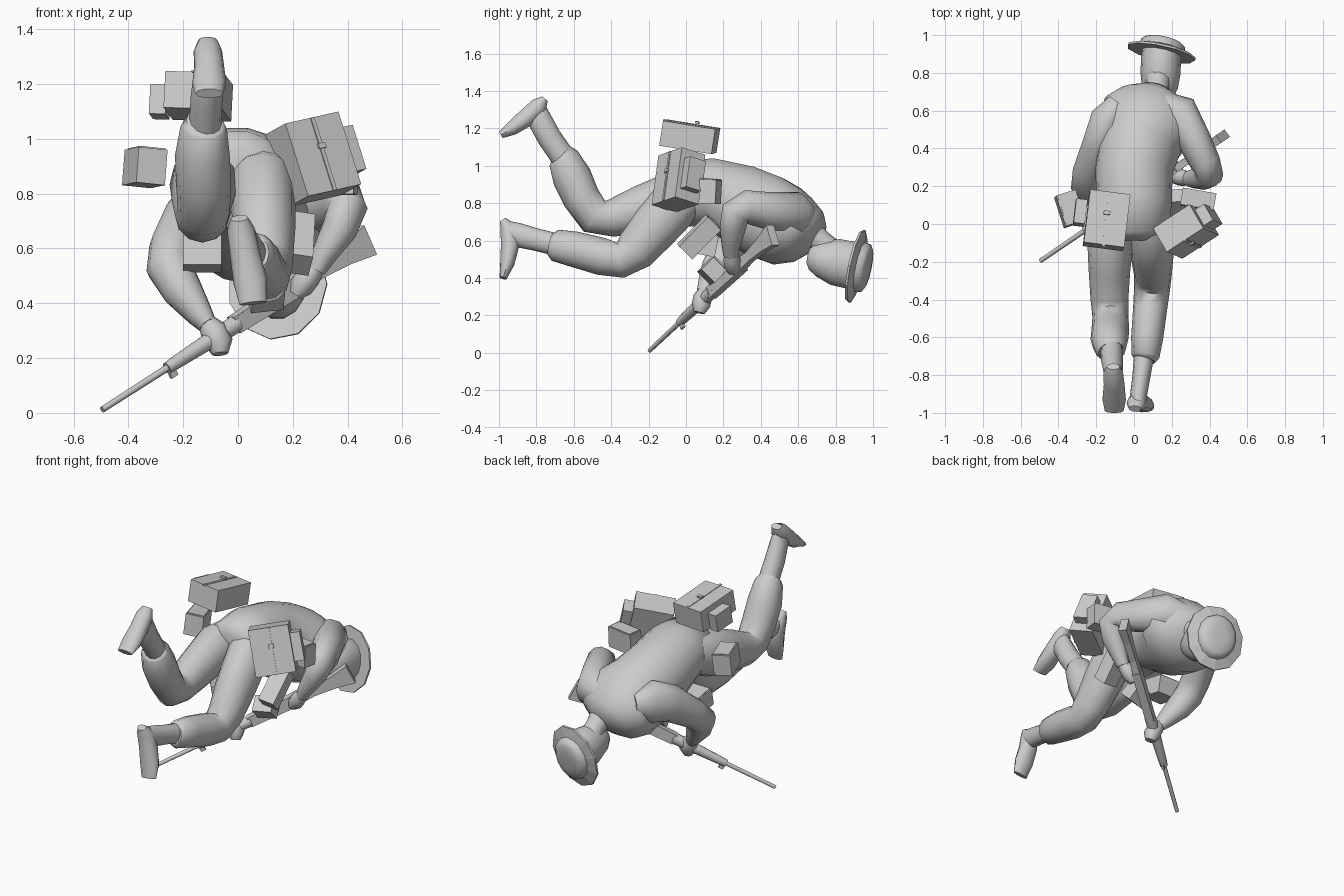
import bpy, bmesh, math
from mathutils import Vector as V, Matrix

grey = bpy.data.materials.new("plain grey")
grey.diffuse_color = (0.6, 0.6, 0.6, 1)


def finish(name, bm, smooth):
    bmesh.ops.recalc_face_normals(bm, faces=bm.faces)
    me = bpy.data.meshes.new(name)
    bm.to_mesh(me)
    bm.free()
    me.materials.append(grey)
    ob = bpy.data.objects.new(name, me)
    bpy.context.collection.objects.link(ob)
    if smooth:
        bpy.ops.object.select_all(action='DESELECT')
        ob.select_set(True)
        bpy.context.view_layer.objects.active = ob
        bpy.ops.object.shade_smooth_by_angle(angle=math.radians(55))
    return ob


def tube(name, rings, n=12, smooth=True, side=(1, 0, 0), turn=0.0):
    """Loft of ellipses: each ring is x, y, z, radius along side, radius across."""
    bm = bmesh.new()
    pts = [V(r[:3]) for r in rings]
    loops = []
    for i, r in enumerate(rings):
        t = (pts[min(i + 1, len(pts) - 1)] - pts[max(i - 1, 0)]).normalized()
        a = V(side)
        a = (a - t * a.dot(t)).normalized()
        b = t.cross(a)
        loops.append([bm.verts.new(pts[i] + a * r[3] * math.cos(w) + b * r[4] * math.sin(w))
                      for w in (2 * math.pi * k / n + turn for k in range(n))])
    for p, q in zip(loops, loops[1:]):
        for k in range(n):
            bm.faces.new((p[k], p[(k + 1) % n], q[(k + 1) % n], q[k]))
    bm.faces.new(loops[0])
    bm.faces.new(loops[-1])
    return finish(name, bm, smooth)


def box(name, centre, u, w, size):
    """Box with its first axis along u and its third axis near w."""
    u = V(u).normalized()
    w = V(w)
    w = (w - u * w.dot(u)).normalized()
    m = Matrix((u, w.cross(u), w)).transposed().to_4x4()
    bm = bmesh.new()
    bmesh.ops.create_cube(bm, size=1, matrix=Matrix.Translation(centre) @ m @ Matrix.Diagonal((*size, 1)))
    return finish(name, bm, False)


# Torso and neck
tube("torso", [(.0, -.06, .84, .14, .12), (.0, -.02, .85, .19, .18), (.0, .12, .86, .2, .185),
               (.0, .28, .80, .205, .215), (.03, .42, .73, .22, .23), (.07, .53, .68, .255, .22),
               (.09, .615, .66, .25, .18), (.105, .675, .64, .18, .13), (.115, .71, .62, .08, .075)], 18)
tube("neck", [(.12, .66, .64, .075, .075), (.125, .73, .59, .06, .06), (.13, .79, .53, .07, .07)])

# Head, and the brimmed hat tilted a little to one side
brim = V((.145, .915, .462))
hat_axis = V((.2, .95, -.2)).normalized()
head_axis = V((.04, .97, -.2)).normalized()


def along(axis, *steps):
    return [(*(brim + axis * d), rx, ry) for d, rx, ry in steps]


tube("head", along(head_axis, (-.27, .04, .035), (-.25, .07, .07), (-.2, .095, .1),
                   (-.12, .106, .128), (-.04, .106, .13), (.02, .1, .12)), 14)
tube("hat_brim", along(hat_axis, (-.012, .185, .2), (.0, .185, .2), (.018, .12, .135)), 11, False)
tube("hat_crown", along(hat_axis, (.0, .125, .14), (.045, .118, .132), (.06, .095, .108), (.066, .05, .055)), 14)

# Raised leg: trouser, shin and foot
tube("raised_leg_trouser", [(-.1, .08, .86, .1, .12), (-.125, -.05, .83, .125, .145),
                            (-.13, -.25, .765, .11, .125), (-.13, -.4, .72, .1, .1),
                            (-.125, -.49, .73, .095, .1), (-.125, -.56, .83, .1, .1),
                            (-.13, -.61, .94, .1, .105), (-.125, -.655, 1.04, .085, .085),
                            (-.12, -.675, 1.06, .07, .07)])
tube("raised_shin", [(-.12, -.64, 1.02, .06, .065), (-.115, -.73, 1.15, .058, .065),
                     (-.11, -.785, 1.25, .05, .065), (-.108, -.8, 1.3, .04, .055)])
tube("raised_foot", [(-.11, -.755, 1.36, .035, .02), (-.11, -.785, 1.32, .052, .05),
                     (-.105, -.85, 1.26, .055, .052), (-.105, -.93, 1.2, .062, .04),
                     (-.105, -.99, 1.165, .05, .02)], 10)

# Lower leg: trouser, shin and foot
tube("lower_leg_trouser", [(.09, .08, .88, .09, .1), (.09, -.02, .84, .12, .14),
                           (.095, -.16, .68, .115, .13), (.1, -.27, .55, .1, .115),
                           (.095, -.35, .495, .095, .095), (.085, -.45, .515, .09, .1),
                           (.07, -.6, .555, .085, .095), (.06, -.7, .575, .075, .085),
                           (.055, -.72, .58, .06, .065)])
tube("lower_shin", [(.055, -.68, .575, .055, .06), (.04, -.8, .605, .048, .06),
                    (.025, -.9, .63, .045, .065), (.02, -.95, .645, .045, .06)])
tube("lower_foot", [(.005, -.978, .71, .032, .02), (.01, -.95, .67, .05, .045),
                    (.025, -.94, .58, .055, .052), (.045, -.955, .48, .062, .04),
                    (.055, -.978, .4, .05, .02)], 10)

# Arms, each with a hand gripping the rifle
tube("forward_arm", [(-.08, .64, .75, .06, .06), (-.14, .56, .75, .09, .13),
                     (-.19, .42, .7, .085, .11), (-.24, .28, .6, .085, .09),
                     (-.25, .2, .53, .085, .085), (-.205, .16, .45, .075, .08),
                     (-.14, .115, .36, .05, .055), (-.11, .095, .32, .035, .04)])
tube("forward_hand", [(-.12, .1, .34, .03, .03), (-.09, .09, .3, .05, .05),
                      (-.07, .08, .255, .052, .05), (-.065, .07, .215, .03, .03)], 8)
tube("trigger_arm", [(.14, .65, .74, .06, .06), (.23, .59, .74, .11, .12),
                     (.32, .44, .76, .09, .1), (.38, .32, .78, .08, .09),
                     (.4, .265, .75, .073, .08), (.37, .25, .67, .065, .07),
                     (.31, .24, .57, .045, .05), (.285, .24, .52, .035, .04)])
tube("trigger_hand", [(.295, .24, .54, .03, .03), (.26, .245, .5, .045, .045),
                      (.23, .25, .46, .045, .045), (.21, .25, .43, .025, .03)], 8)

# Rifle, laid out by fraction of its length
muzzle, butt = V((-.495, -.195, .012)), V((.485, .475, .64))
gun = butt - muzzle


def rifle(name, n, turn, *steps):
    rings = [(*(muzzle + gun * f), rx, ry) for f, rx, ry in steps]
    tube(name, rings, n, n > 4, (0, 0, 1), turn)


q = math.pi / 4
rifle("barrel", 8, 0, (0, .012, .012), (.3, .014, .014))
rifle("handguard", 10, 0, (.24, .022, .022), (.28, .026, .026), (.46, .034, .034), (.5, .034, .034))
rifle("receiver", 4, q, (.49, .045, .035), (.74, .055, .035))
rifle("stock", 4, q, (.73, .045, .03), (.8, .038, .026), (.9, .055, .03), (.985, .085, .035))
box("front_lug", muzzle + gun * .26 - V((0, 0, .025)), gun, (0, 0, 1), (.03, .015, .04))
box("rear_sight", muzzle + gun * .51, gun, (0, 0, 1), (.03, .05, .06))

# Satchels floating over the hips
u, w = (-.12, -.99, .16), (.05, .16, .98)
box("back_satchel", (-.145, .02, 1.155), u, w, (.285, .215, .135))
box("back_satchel_strap", (-.145, .02, 1.224), u, w, (.287, .015, .006))
box("back_satchel_buckle", (-.143, .06, 1.232), u, w, (.02, .035, .012))
box("back_satchel_pocket", (-.285, .06, 1.135), u, w, (.13, .06, .11))

u, w = V((.2, .13, .045)).normalized(), V((-.085, .04, .28)).normalized()
hip, out = V((.275, -.04, .925)), -w.cross(u)
box("hip_satchel", hip, u, w, (.235, .15, .28))
box("hip_satchel_strap", hip + out * .077, u, w, (.015, .006, .28))
box("hip_satchel_buckle", hip + out * .082 + w * .03, u, w, (.03, .01, .02))
box("hip_satchel_pocket", hip + u * .145, u, w, (.06, .1, .17))

# Belt pouches with a thin flap
pouches = [
    ("left_pouch", (-.34, .08, .895), (.95, .3, -.1), (.1, .1, 1), (.11, .17, .13)),
    ("right_pouch", (.34, .13, .862), (.98, -.17, 0), (0, .05, 1), (.18, .09, .13)),
    ("right_thigh_pouch", (.22, .07, .62), (.98, .1, -.15), (0, .7, .72), (.1, .1, .22)),
    ("belly_pouch", (-.13, .09, .58), (1, 0, 0), (0, .2, 1), (.14, .15, .11)),
    ("chest_pouch", (.1, .14, .44), (.95, .2, .1), (0, .7, .7), (.12, .1, .1)),
]
for name, c, u, w, s in pouches:
    box(name, c, u, w, s)
    top = V(w).normalized() * (s[2] / 2)
    box(name + "_flap", V(c) + top, u, w, (s[0] * .9, s[1] * .9, .01))
